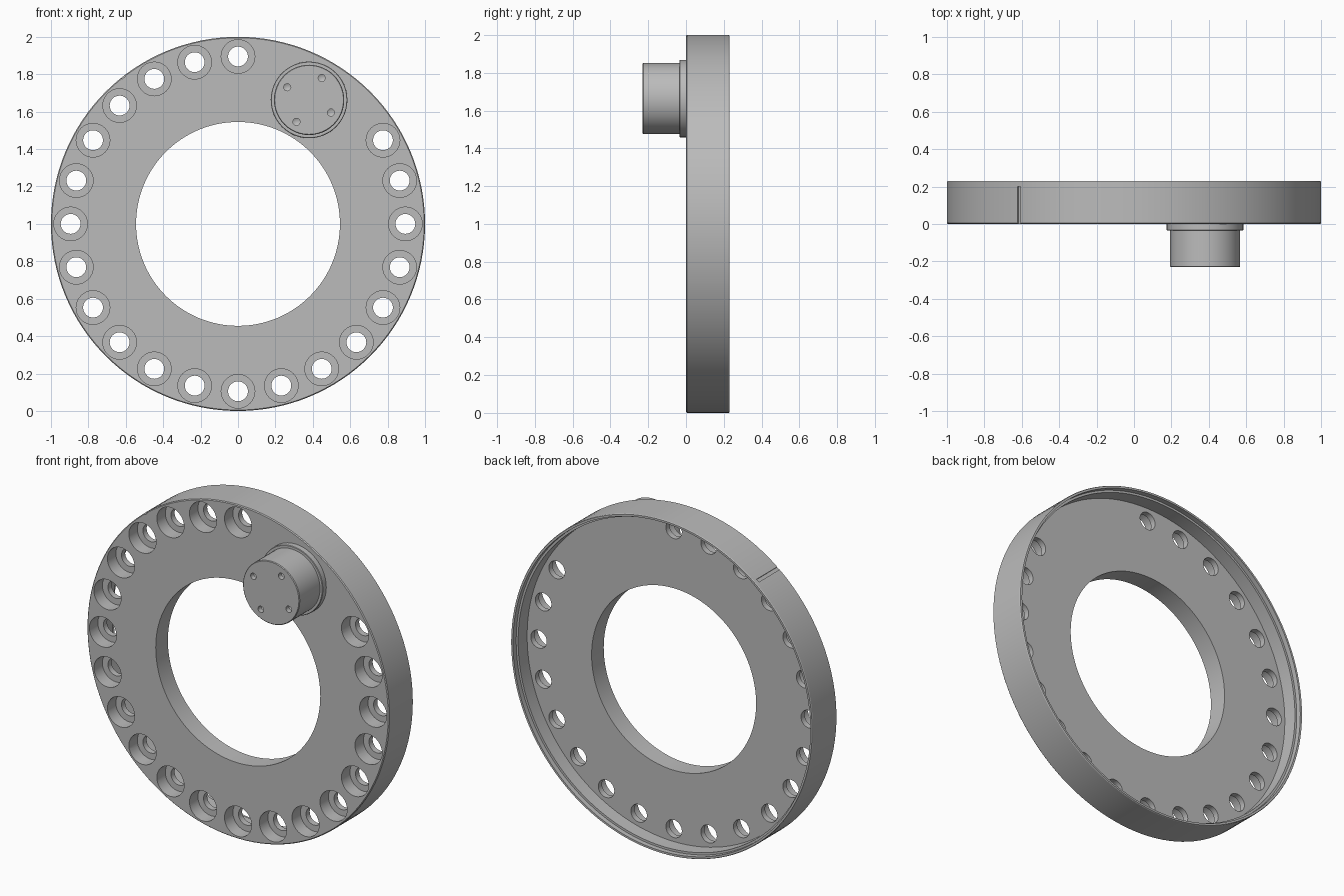
import bpy, bmesh
from math import sin, cos, pi, radians
from mathutils import Vector, Matrix

cube = bpy.data.objects.get("Cube")
if cube:
    bpy.data.objects.remove(cube, do_unlink=True)

grey = bpy.data.materials.new("plain grey")
grey.use_nodes = True
COLOUR = (0.5, 0.5, 0.5, 1)
grey.diffuse_color = COLOUR
grey.node_tree.nodes["Principled BSDF"].inputs["Base Color"].default_value = COLOUR


def lathe(bm, profile, centre, steps):
    """Revolve a closed (radius, y) profile about a line along y."""
    verts = [bm.verts.new((r, y, 0)) for r, y in profile]
    edges = [bm.edges.new((v, verts[i - 1])) for i, v in enumerate(verts)
             if profile[i][0] > 0 or profile[i - 1][0] > 0]
    made = bmesh.ops.spin(bm, geom=verts + edges, cent=(0, 0, 0), axis=(0, 1, 0),
                          angle=2 * pi, steps=steps, use_duplicate=False)
    faces = {f for v in verts for f in v.link_faces}
    # gather every vertex reachable from this revolved part
    stack, part = list(verts), set(verts)
    while stack:
        for e in stack.pop().link_edges:
            for v in e.verts:
                if v not in part:
                    part.add(v)
                    stack.append(v)
    bmesh.ops.remove_doubles(bm, verts=list(part), dist=1e-5)
    part = [v for v in part if v.is_valid]
    bmesh.ops.translate(bm, verts=part, vec=centre)


def finish(name, bm):
    bmesh.ops.recalc_face_normals(bm, faces=bm.faces)
    mesh = bpy.data.meshes.new(name)
    bm.to_mesh(mesh)
    bm.free()
    mesh.materials.append(grey)
    obj = bpy.data.objects.new(name, mesh)
    bpy.context.collection.objects.link(obj)
    return obj


def activate(obj):
    bpy.ops.object.select_all(action="DESELECT")
    obj.select_set(True)
    bpy.context.view_layer.objects.active = obj


def cut(obj, cutter):
    cutter.hide_render = True
    mod = obj.modifiers.new("cut", "BOOLEAN")
    mod.operation, mod.solver, mod.object = "DIFFERENCE", "EXACT", cutter
    activate(obj)
    bpy.ops.object.modifier_apply(modifier=mod.name)
    bpy.data.objects.remove(cutter, do_unlink=True)


def smooth(obj):
    activate(obj)
    bpy.ops.object.shade_smooth_by_angle(angle=radians(30))


def polar(radius, degrees):
    a = radians(degrees)
    return Vector((radius * cos(a), 0, radius * sin(a)))


AXIS = Vector((0, 0, 1))

# Ring plate with a thin stepped rim standing up at the back
bm = bmesh.new()
lathe(bm, [(0.545, 0), (0.995, 0), (1, 0.005), (1, 0.225), (0.997, 0.23),
           (0.985, 0.23), (0.985, 0.2), (0.972, 0.2), (0.972, 0.115),
           (0.545, 0.115)], AXIS, 128)
ring = finish("ring_plate", bm)

# Counterbored bolt holes, leaving a gap where the hub sits
bm = bmesh.new()
for step in range(24):
    if step * 15 not in (45, 60, 75):
        lathe(bm, [(0, -0.05), (0.09, -0.05), (0.09, 0.08), (0.053, 0.08),
                   (0.053, 0.15), (0, 0.15)], AXIS + polar(0.895, step * 15), 32)
cut(ring, finish("bolt_hole_cutter", bm))

# Timing notch across the outer edge
bm = bmesh.new()
turn = Matrix.Rotation(-radians(128), 4, "Y")
place = Matrix.Translation(AXIS + polar(1, 128) + Vector((0, 0.09, 0)))
bmesh.ops.create_cube(bm, size=1, matrix=place @ turn @ Matrix.Diagonal((0.016, 0.22, 0.02, 1)))
cut(ring, finish("notch_cutter", bm))
smooth(ring)

# Hub with a wider flange at its foot
hub_centre = AXIS + Vector((0.38, 0, 0.663))
bm = bmesh.new()
lathe(bm, [(0, 0.01), (0.205, 0.01), (0.205, -0.032), (0.202, -0.035),
           (0.188, -0.035), (0.188, -0.226), (0.184, -0.23), (0, -0.23)],
      hub_centre, 48)
hub = finish("hub", bm)

# Four small screw holes in the hub face
bm = bmesh.new()
for angle in (60, 150, 240, 330):
    lathe(bm, [(0, -0.25), (0.019, -0.25), (0.019, -0.2), (0, -0.19)],
          hub_centre + polar(0.135, angle), 16)
cut(hub, finish("screw_hole_cutter", bm))
smooth(hub)
